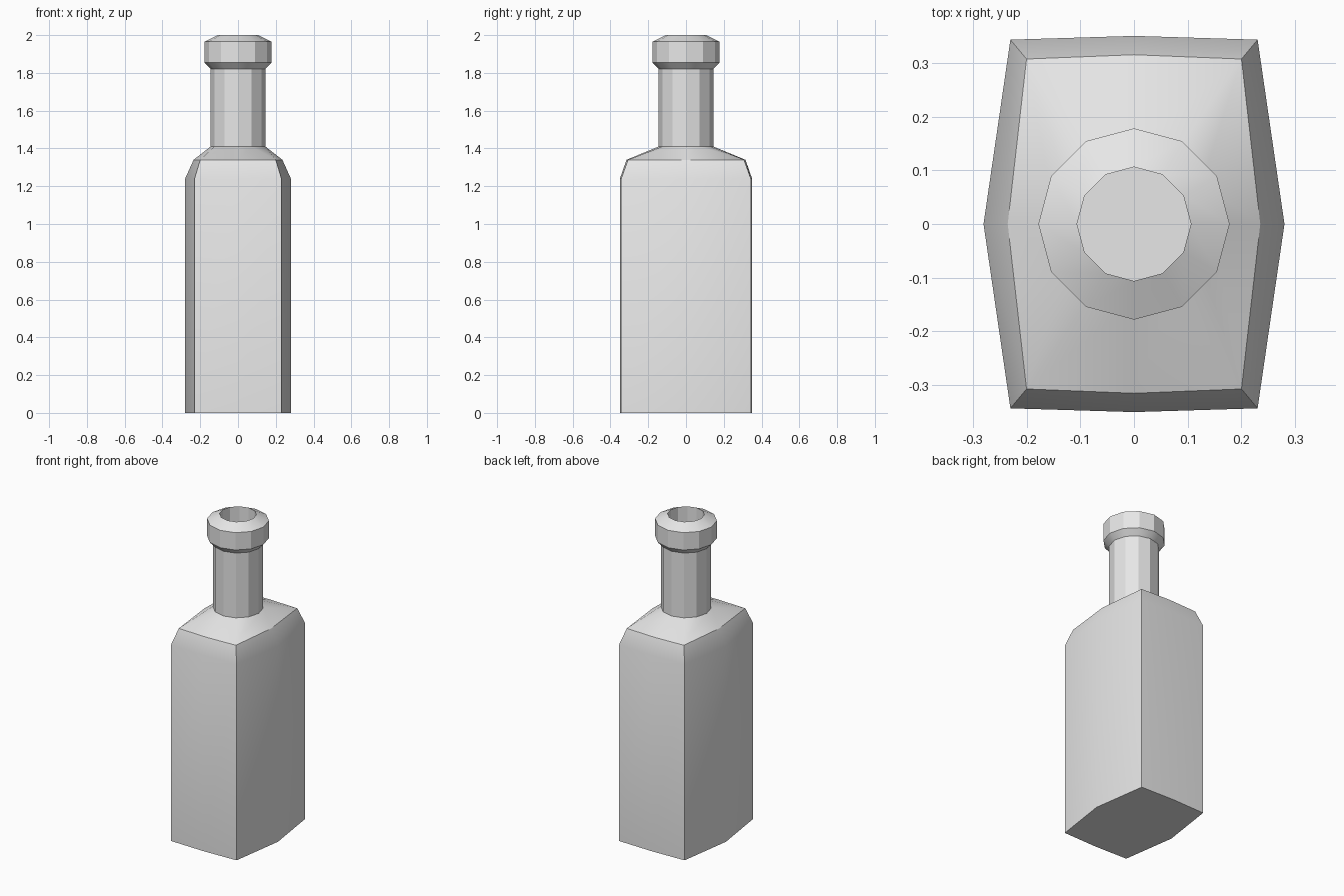
import bpy
import bmesh
import math

cube = bpy.data.objects.get("Cube")
if cube:
    bpy.data.objects.remove(cube)

# Single plain grey
grey = bpy.data.materials.new("plain grey")
grey.use_nodes = True
color = (0.8, 0.8, 0.8, 1)
grey.diffuse_color = color
bsdf = next(n for n in grey.node_tree.nodes if n.type == 'BSDF_PRINCIPLED')
bsdf.inputs["Base Color"].default_value = color

SIDES = 12
bm = bmesh.new()


def body_ring(mid_x, mid_y, cx, cy, z):
    """Rectangle with bowed sides, counter-clockwise from +x."""
    outline = [(mid_x, 0), (cx, cy), (0, mid_y), (-cx, cy),
               (-mid_x, 0), (-cx, -cy), (0, -mid_y), (cx, -cy)]
    return [bm.verts.new((x, y, z)) for x, y in outline]


def round_ring(r, z):
    step = math.tau / SIDES
    return [bm.verts.new((r * math.cos(i * step), r * math.sin(i * step), z))
            for i in range(SIDES)]


def bridge(low, high):
    n = len(low)
    for i in range(n):
        j = (i + 1) % n
        bm.faces.new((low[i], low[j], high[j], high[i]))


# Body: flat base, straight walls, bevelled top edge
base = body_ring(0.28, 0.35, 0.23, 0.343, 0)
wall = body_ring(0.28, 0.35, 0.23, 0.343, 1.24)
rim = body_ring(0.235, 0.315, 0.2, 0.307, 1.34)
bm.faces.new(base[::-1])
bridge(base, wall)
bridge(wall, rim)

# Shoulder: each quarter joins the eight-point rim to the round neck
neck = round_ring(0.145, 1.41)
for q in range(4):
    a, corner, b = (rim[(2 * q + k) % 8] for k in range(3))
    n0, n1, n2, n3 = (neck[(3 * q + k) % SIDES] for k in range(4))
    bm.faces.new((a, corner, n1, n0))
    bm.faces.new((corner, n2, n1))
    bm.faces.new((corner, b, n3, n2))

# Neck, lip and hollow mouth
previous = neck
for r, z in [(0.145, 1.82), (0.178, 1.855), (0.178, 1.965),
             (0.106, 2.0), (0.106, 1.45)]:
    ring = round_ring(r, z)
    bridge(previous, ring)
    previous = ring
bm.faces.new(previous)

mesh = bpy.data.meshes.new("bottle")
bm.to_mesh(mesh)
bm.free()
mesh.materials.append(grey)
bottle = bpy.data.objects.new("bottle", mesh)
bpy.context.collection.objects.link(bottle)

# Soft bowed walls, crisp facets and corners
bpy.ops.object.select_all(action='DESELECT')
bottle.select_set(True)
bpy.context.view_layer.objects.active = bottle
bpy.ops.object.shade_smooth_by_angle(angle=math.radians(29))
